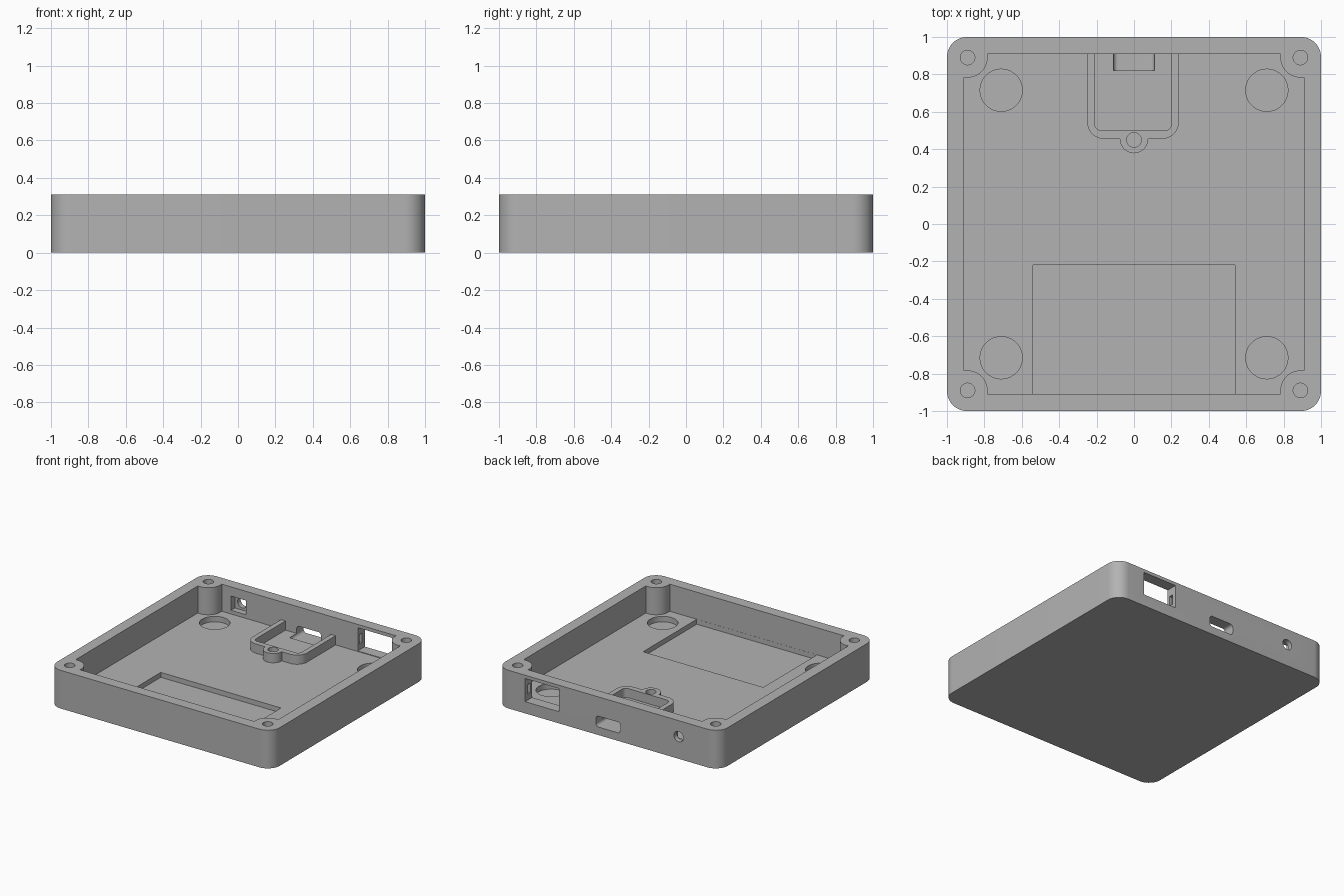
import bpy, bmesh, math
from mathutils import Matrix, Vector

if "Cube" in bpy.data.objects:
    bpy.data.objects.remove(bpy.data.objects["Cube"])

grey = bpy.data.materials.new("plain grey")
grey.diffuse_color = (0.45, 0.45, 0.45, 1)
grey.use_nodes = True
grey.node_tree.nodes["Principled BSDF"].inputs["Base Color"].default_value = grey.diffuse_color


def arc(cx, cy, r, a0, a1, n=12):
    """Points on an arc, angles in degrees."""
    angs = [math.radians(a0 + (a1 - a0) * i / n) for i in range(n + 1)]
    return [(cx + r * math.cos(a), cy + r * math.sin(a)) for a in angs]


def circle(cx, cy, r, n=40):
    return arc(cx, cy, r, 0, 360, n)[:-1]


def rounded(x0, x1, y0, y1, r):
    """Rectangle outline with rounded corners."""
    return (arc(x1 - r, y0 + r, r, -90, 0) + arc(x1 - r, y1 - r, r, 0, 90)
            + arc(x0 + r, y1 - r, r, 90, 180) + arc(x0 + r, y0 + r, r, 180, 270))


def rect(x0, x1, y0, y1):
    return [(x0, y0), (x1, y0), (x1, y1), (x0, y1)]


def prism(name, pts, lo, hi, along_y=False):
    """Extrude an outline along z, or an x-z outline along y."""
    bm = bmesh.new()
    put = (lambda p: (p[0], lo, p[1])) if along_y else (lambda p: (p[0], p[1], lo))
    step = Vector((0, hi - lo, 0)) if along_y else Vector((0, 0, hi - lo))
    base = bm.faces.new([bm.verts.new(put(p)) for p in pts])
    ext = bmesh.ops.extrude_face_region(bm, geom=[base])
    bmesh.ops.translate(bm, vec=step, verts=[v for v in ext["geom"] if isinstance(v, bmesh.types.BMVert)])
    bmesh.ops.recalc_face_normals(bm, faces=bm.faces)
    me = bpy.data.meshes.new(name)
    bm.to_mesh(me)
    bm.free()
    me.materials.append(grey)
    ob = bpy.data.objects.new(name, me)
    bpy.context.collection.objects.link(ob)
    return ob


def combine(target, tool, op="DIFFERENCE"):
    """Apply a boolean and remove the tool."""
    bpy.context.view_layer.objects.active = target
    mod = target.modifiers.new("cut", "BOOLEAN")
    mod.object, mod.operation, mod.solver = tool, op, "EXACT"
    bpy.ops.object.modifier_apply(modifier=mod.name)
    bpy.data.objects.remove(tool)


def smooth(ob):
    bpy.ops.object.select_all(action="DESELECT")
    ob.select_set(True)
    bpy.context.view_layer.objects.active = ob
    bpy.ops.object.shade_smooth_by_angle(angle=math.radians(30))


H, FLOOR, IN = 0.31, 0.09, 0.91

# Tray with rounded corners
tray = prism("tray", rounded(-1, 1, -1, 1, 0.107), 0, H)

# Cavity outline that leaves a round screw boss in each corner
quarter = [(IN, 0.783)] + arc(0.89, 0.89, 0.107, -90, -180) + [(0.783, IN)]
outline = []
for k in range(4):
    turn = Matrix.Rotation(k * math.pi / 2, 2)
    outline += [tuple(turn @ Vector(p)) for p in quarter]
combine(tray, prism("cavity", outline, FLOOR, 0.5))

# Screw holes in the bosses and round pockets in the floor
for sx in (-1, 1):
    for sy in (-1, 1):
        combine(tray, prism("screw_hole", circle(sx * 0.89, sy * 0.89, 0.039), 0.1, 0.5))
        combine(tray, prism("round_pocket", circle(sx * 0.71, sy * 0.715, 0.113), 0.045, 0.2))

# Rectangular floor pocket
combine(tray, prism("floor_pocket", rect(-0.54, 0.54, -0.909, -0.22), 0.05, 0.2))

# Rounded slot through the back wall, running into the floor
combine(tray, prism("port_slot", rounded(-0.11, 0.11, 0.065, 0.153, 0.025), 0.82, 1.1, True))

# Large window in the back wall with side grooves
combine(tray, prism("window", rect(0.44, 0.745, 0.095, 0.283), 0.85, 1.1, True))
combine(tray, prism("window_groove", rect(0.415, 0.77, 0.14, 0.22), 0.93, 0.965, True))

# Round hole with a square recess on the inside
combine(tray, prism("round_hole", circle(-0.634, 0.18, 0.042), 0.85, 1.1, True))
combine(tray, prism("square_recess", rect(-0.7, -0.565, 0.12, 0.235), 0.85, 0.96, True))
smooth(tray)

# U-shaped board holder with a screw tab
top = 0.165
outer = arc(0.15, 0.545, 0.09, 0, -90) + arc(-0.16, 0.545, 0.09, -90, -180) + [(-0.25, IN), (0.24, IN)]
inner = arc(0.165, 0.535, 0.035, 0, -90) + arc(-0.175, 0.535, 0.035, -90, -180) + [(-0.21, 1), (0.2, 1)]
holder = prism("board_holder", outer, FLOOR, top)
combine(holder, prism("screw_tab", circle(0, 0.453, 0.075), FLOOR, top), "UNION")
combine(holder, prism("holder_opening", inner, 0, 0.4))
combine(holder, prism("tab_hole", circle(0, 0.45, 0.039), FLOOR + 0.005, 0.4))
smooth(holder)
